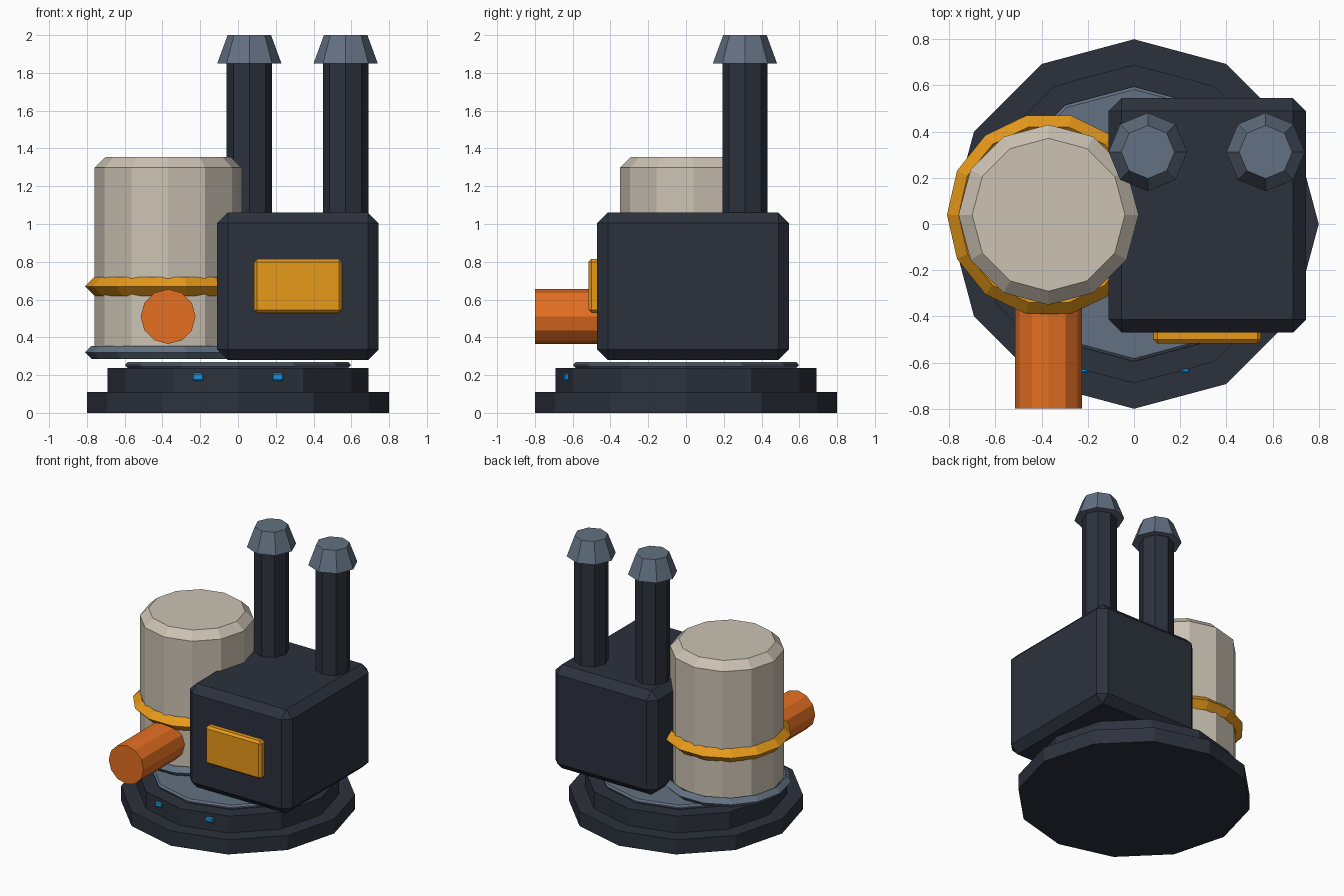
import bpy, math

if "Cube" in bpy.data.objects:
    bpy.data.objects.remove(bpy.data.objects["Cube"])


def material(name, rgb):
    m = bpy.data.materials.new(name)
    m.diffuse_color = (*rgb, 1)
    m.use_nodes = True
    m.node_tree.nodes["Principled BSDF"].inputs["Base Color"].default_value = m.diffuse_color
    return m


NAVY = material("navy", (0.025, 0.031, 0.046))
STEEL = material("steel", (0.125, 0.165, 0.225))
CREAM = material("cream", (0.60, 0.54, 0.45))
AMBER = material("amber", (0.80, 0.32, 0.01))
ORANGE = material("orange", (0.78, 0.16, 0.015))
BLUE = material("blue", (0.01, 0.30, 0.75))


def finish(name, mat, bevel=0):
    o = bpy.context.object
    o.name = name
    o.data.materials.append(mat)
    if bevel:
        b = o.modifiers.new("chamfer", 'BEVEL')
        b.width = bevel
        b.segments = 1
        b.limit_method = 'ANGLE'
        b.angle_limit = math.radians(50)
    return o


def cone(name, mat, x, y, z0, z1, r0, r1=None, sides=12, bevel=0):
    bpy.ops.mesh.primitive_cone_add(
        vertices=sides, radius1=r0, radius2=r0 if r1 is None else r1,
        depth=z1 - z0, location=(x, y, (z0 + z1) / 2))
    return finish(name, mat, bevel)


def box(name, mat, lo, hi, bevel=0):
    bpy.ops.mesh.primitive_cube_add(size=1, location=[(a + b) / 2 for a, b in zip(lo, hi)])
    bpy.context.object.scale = [b - a for a, b in zip(lo, hi)]
    bpy.ops.object.transform_apply(location=False, rotation=False, scale=True)
    return finish(name, mat, bevel)


def ring(name, mat, x, y, z, major, minor):
    bpy.ops.mesh.primitive_torus_add(
        location=(x, y, z), major_radius=major, minor_radius=minor,
        major_segments=14, minor_segments=4)
    return finish(name, mat)


# Stepped base
cone("base_lower", NAVY, 0, 0, 0, 0.11, 0.80)
cone("base_upper", NAVY, 0, 0, 0.11, 0.237, 0.69)
cone("base_plate", STEEL, 0, 0, 0.237, 0.27, 0.595, bevel=0.012)

# Small front lights
for side, x in (("left", -0.21), ("right", 0.21)):
    box("base_light_" + side, BLUE, (x - 0.03, -0.645, 0.17), (x + 0.03, -0.61, 0.21), 0.007)

# Tank with its two rings
TX, TY = -0.37, 0.04
cone("tank", CREAM, TX, TY, 0.285, 1.355, 0.39, bevel=0.057)
ring("tank_band", AMBER, TX, TY, 0.67, 0.39, 0.05)
ring("tank_foot_ring", STEEL, TX, TY, 0.32, 0.405, 0.035)

# Outlet pipe out of the tank front
bpy.ops.mesh.primitive_cylinder_add(
    vertices=12, radius=0.145, depth=0.6, location=(TX, -0.5, 0.51),
    rotation=(math.pi / 2, 0, 0))
finish("outlet_pipe", ORANGE)

# Housing with front panel
box("housing", NAVY, (-0.11, -0.47, 0.28), (0.745, 0.545, 1.06), 0.056)
box("front_panel", AMBER, (0.085, -0.517, 0.53), (0.55, -0.45, 0.815), 0.016)

# Exhaust stacks with flared caps
for side, x in (("left", 0.06), ("right", 0.57)):
    cone("stack_" + side, NAVY, x, 0.312, 1.0, 1.86, 0.12, sides=8)
    cone("stack_cap_" + side, STEEL, x, 0.312, 1.85, 2.0, 0.17, 0.115, sides=8)
